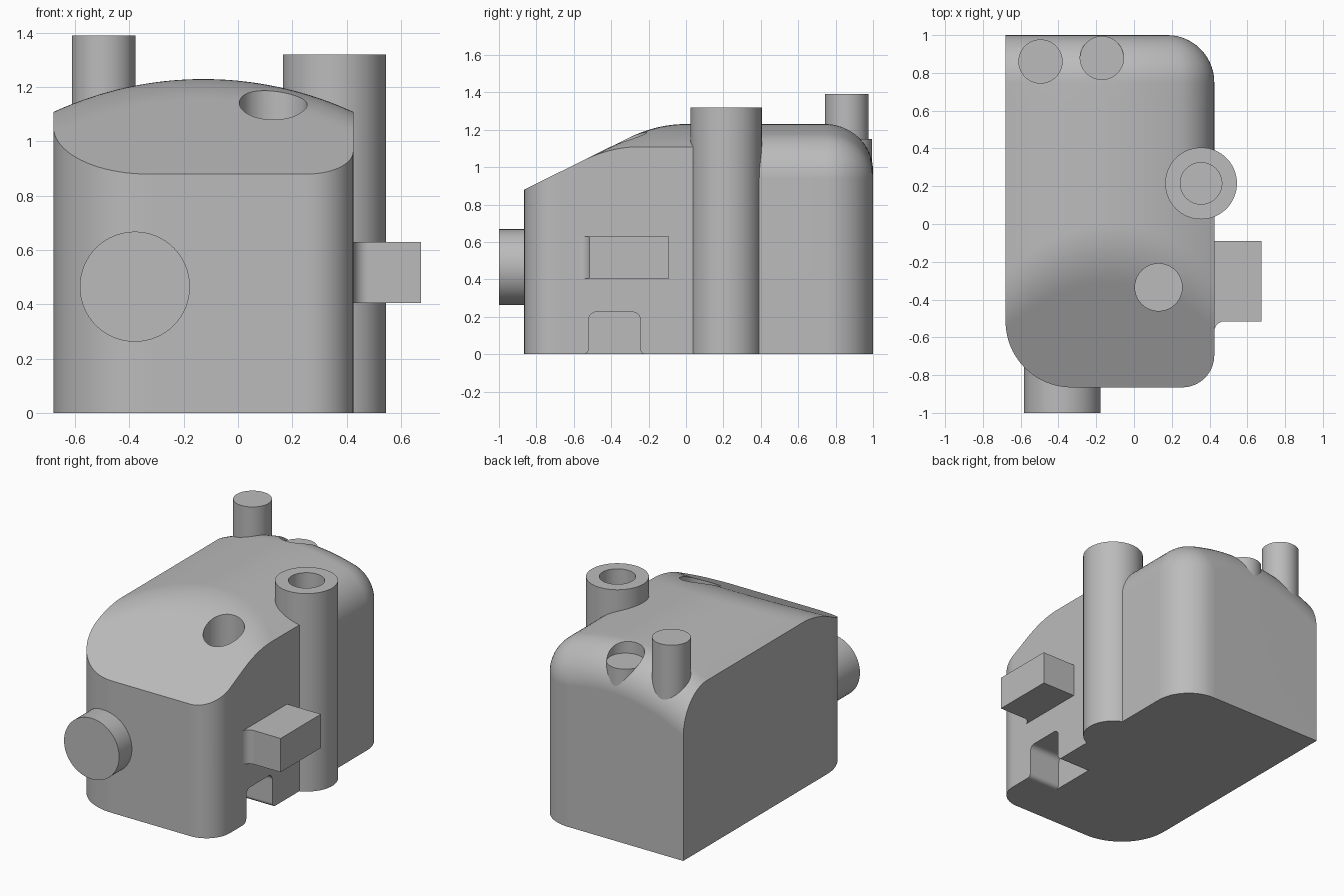
import bpy, bmesh, math
from math import sin, cos, pi, sqrt
from mathutils import Matrix

cube = bpy.data.objects.get("Cube")
if cube:
    bpy.data.objects.remove(cube, do_unlink=True)

grey = bpy.data.materials.new("plain grey")
grey.use_nodes = True
GREY = (0.5, 0.5, 0.5, 1)
grey.diffuse_color = GREY
grey.node_tree.nodes["Principled BSDF"].inputs["Base Color"].default_value = GREY


def finish(name, bm):
    bmesh.ops.recalc_face_normals(bm, faces=bm.faces)
    mesh = bpy.data.meshes.new(name)
    bm.to_mesh(mesh)
    bm.free()
    mesh.materials.append(grey)
    ob = bpy.data.objects.new(name, mesh)
    bpy.context.collection.objects.link(ob)
    return ob


def select(ob):
    bpy.ops.object.select_all(action='DESELECT')
    ob.select_set(True)
    bpy.context.view_layer.objects.active = ob


def smooth(ob):
    select(ob)
    bpy.ops.object.shade_smooth_by_angle(angle=math.radians(30))


def cylinder(name, x, y, r, z0, z1):
    bm = bmesh.new()
    bmesh.ops.create_cone(bm, cap_ends=True, segments=64, radius1=r, radius2=r,
                          depth=z1 - z0, matrix=Matrix.Translation((x, y, (z0 + z1) / 2)))
    return finish(name, bm)


def prism(name, points, direction):
    bm = bmesh.new()
    face = bm.faces.new([bm.verts.new(p) for p in points])
    ext = bmesh.ops.extrude_face_region(bm, geom=[face])
    moved = [g for g in ext["geom"] if isinstance(g, bmesh.types.BMVert)]
    bmesh.ops.translate(bm, verts=moved, vec=direction)
    return finish(name, bm)


def arc(cx, cy, r, a0, a1, n=8):
    return [(cx + r * cos(math.radians(a0 + (a1 - a0) * i / n)),
             cy + r * sin(math.radians(a0 + (a1 - a0) * i / n))) for i in range(n + 1)]


def cut(ob, cutter, remove=True):
    select(ob)
    mod = ob.modifiers.new("cut", 'BOOLEAN')
    mod.operation, mod.solver, mod.object = 'DIFFERENCE', 'EXACT', cutter
    bpy.ops.object.modifier_apply(modifier=mod.name)
    if remove:
        bpy.data.objects.remove(cutter, do_unlink=True)


# Body outline and roof dimensions
LEFT, RIGHT, FRONT, BACK = -0.68, 0.425, -0.865, 1.0
R_FL, R_FR, R_B = 0.35, 0.17, 0.25
ARCH_X, ARCH_R, PEAK = -0.1275, 1.32, 1.23
SPLIT = 0.21


def x_range(y):
    lo, hi = LEFT, RIGHT
    d = FRONT + R_FL - y
    if d > 0:
        lo += R_FL - sqrt(max(R_FL ** 2 - d * d, 0))
    d = FRONT + R_FR - y
    if d > 0:
        hi -= R_FR - sqrt(max(R_FR ** 2 - d * d, 0))
    d = y - BACK + R_B
    if d > 0:
        hi -= R_B - sqrt(max(R_B ** 2 - d * d, 0))
    return lo, hi


def roof(x, y):
    # arched roof with rolled back and rear side edges
    inner = ARCH_R - R_B
    ry = sqrt(max(R_B ** 2 - max(y - BACK + R_B, 0) ** 2, 0))
    qx = ARCH_X + (x - ARCH_X) * inner / (inner + ry)
    if y > SPLIT:
        qx = min(qx, RIGHT - R_B)
    top = PEAK - ARCH_R + sqrt(inner ** 2 - (qx - ARCH_X) ** 2)
    top += sqrt(max(ry * ry - (x - qx) ** 2, 0))
    # sloping front plane blended into the arch
    slope = 0.88 + 0.495 * (y - FRONT)
    k = 0.075
    h = max(k - abs(top - slope), 0) / k
    return min(top, slope) - h * h * k / 4


# Body
N = 14
ys = [FRONT + R_FL * (1 - cos(pi / 2 * i / 20)) for i in range(21)]
ys += [FRONT + R_FL + (SPLIT - 0.01 - FRONT - R_FL) * i / 36 for i in range(1, 37)]
ys += [SPLIT + 0.01 + (BACK - R_B - SPLIT - 0.01) * i / 6 for i in range(7)]
ys += [BACK - R_B + R_B * sin(pi / 2 * i / N) for i in range(1, N + 1)]
us = [0.78 * i / 30 for i in range(30)] + [0.78 + 0.22 * sin(pi / 2 * i / N) for i in range(N + 1)]
bm = bmesh.new()
grid = []
for y in ys:
    lo, hi = x_range(y)
    grid.append([bm.verts.new((lo + (hi - lo) * u, y, roof(lo + (hi - lo) * u, y))) for u in us])
for a, b in zip(grid, grid[1:]):
    for j in range(len(us) - 1):
        bm.faces.new((a[j], a[j + 1], b[j + 1], b[j]))
rim = grid[0] + [row[-1] for row in grid[1:-1]] + grid[-1][::-1] + [row[0] for row in grid[-2:0:-1]]
base = [bm.verts.new((v.co.x, v.co.y, 0)) for v in rim]
for i in range(len(rim)):
    bm.faces.new((rim[i - 1], rim[i], base[i], base[i - 1]))
bm.faces.new(base)
body = finish("body", bm)

# Holes in the roof
cut(body, cylinder("front_hole_cutter", 0.13, -0.335, 0.125, 0.8, 1.6))
cut(body, cylinder("rear_seat_cutter", -0.17, 0.88, 0.115, 1.149, 1.6))

# Side tube with blind bore
bore = cylinder("bore_cutter", 0.355, 0.215, 0.11, 0.9, 1.6)
tube = cylinder("side_tube", 0.355, 0.215, 0.19, 0, 1.32)
cut(body, bore, remove=False)
cut(tube, bore)

# Notch at the foot of the side wall
f, c = 0.03, 0.04
y0, y1, top = -0.52, -0.245, 0.225
outline = [(y0 - f, -0.1)] + arc(y0 - f, f, f, -90, 0) + arc(y0 + c, top - c, c, 180, 90)
outline += arc(y1 - c, top - c, c, 90, 0) + arc(y1 + f, f, f, 180, 270) + [(y1 + f, -0.1)]
cut(body, prism("notch_cutter", [(0.19, y, z) for y, z in outline], (0.4, 0, 0)))

# Side block with a filleted root
plan = [(0.38, -0.09), (0.675, -0.09), (0.675, -0.515)]
plan += arc(RIGHT + 0.055, -0.57, 0.055, 90, 180) + [(0.38, -0.57)]
block = prism("side_block", [(x, y, 0.405) for x, y in plan], (0, 0, 0.225))

# Rear posts
post = cylinder("tall_rear_post", -0.495, 0.86, 0.117, 0.7, 1.39)
seat = cylinder("short_rear_post", -0.17, 0.88, 0.115, 0.7, 1.15)

# Front boss
boss = cylinder("front_boss", 0, 0, 0.203, 0, 0.5)
boss.data.transform(Matrix.Translation((-0.38, -0.5, 0.465)) @ Matrix.Rotation(pi / 2, 4, 'X'))

for ob in (body, tube, block, post, seat, boss):
    smooth(ob)
    ob.modifiers.new("weighted normals", 'WEIGHTED_NORMAL').keep_sharp = True
